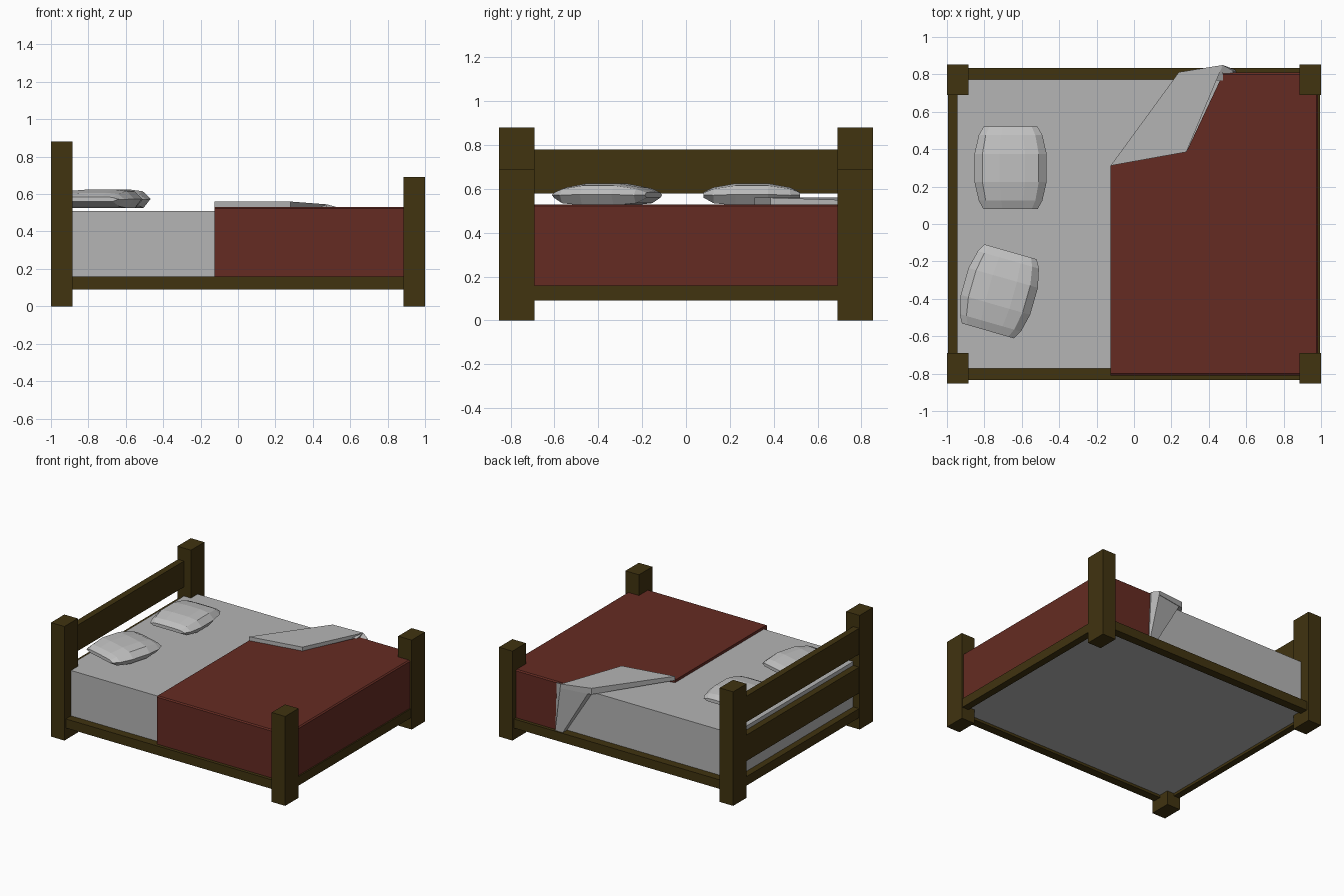
import bpy, bmesh, math
from mathutils import Matrix

if "Cube" in bpy.data.objects:
    bpy.data.objects.remove(bpy.data.objects["Cube"])


def material(name, rgb):
    m = bpy.data.materials.new(name)
    m.diffuse_color = (*rgb, 1)
    m.use_nodes = True
    m.node_tree.nodes["Principled BSDF"].inputs["Base Color"].default_value = m.diffuse_color
    return m


WOOD = material("dark wood", (0.052, 0.033, 0.005))
RED = material("red cloth", (0.130, 0.024, 0.016))
SHEET = material("grey sheet", (0.46, 0.46, 0.46))
PILLOW = material("pale pillow", (0.53, 0.53, 0.53))


def finish(bm, name, mat):
    bmesh.ops.recalc_face_normals(bm, faces=bm.faces)
    me = bpy.data.meshes.new(name)
    bm.to_mesh(me)
    bm.free()
    me.materials.append(mat)
    ob = bpy.data.objects.new(name, me)
    bpy.context.collection.objects.link(ob)
    return ob


def loft(name, rings, mat):
    """Closed solid through rings that have equal point counts."""
    bm = bmesh.new()
    vs = [[bm.verts.new(p) for p in r] for r in rings]
    n = len(rings[0])
    for a, b in zip(vs, vs[1:]):
        for i in range(n):
            j = (i + 1) % n
            bm.faces.new((a[i], a[j], b[j], b[i]))
    bm.faces.new(vs[0])
    bm.faces.new(vs[-1])
    return finish(bm, name, mat)


def box(name, x, y, z, mat):
    base = [(x[0], y[0]), (x[1], y[0]), (x[1], y[1]), (x[0], y[1])]
    return loft(name, [[(*p, h) for p in base] for h in z], mat)


# Posts and side rails
for side, s in (("front", -1), ("back", 1)):
    y = sorted((s * 0.69, s * 0.853))
    box(f"head_post_{side}", (-1, -0.885), y, (0, 0.88), WOOD)
    box(f"foot_post_{side}", (0.885, 1), y, (0, 0.69), WOOD)
    box(f"side_rail_{side}", (-0.95, 0.95), sorted((s * 0.77, s * 0.835)), (0.09, 0.16), WOOD)

# Cross rails and headboard planks
box("foot_rail", (0.94, 0.995), (-0.75, 0.75), (0.09, 0.16), WOOD)
for name, z in (("head_rail", (0.09, 0.16)), ("lower_headboard", (0.28, 0.48)),
                ("upper_headboard", (0.58, 0.78))):
    box(name, (-0.995, -0.945), (-0.75, 0.75), z, WOOD)

# Mattress
box("mattress", (-0.945, 0.945), (-0.772, 0.772), (0.11, 0.51), SHEET)

# Blanket top with its back corner cut away, plus hanging sides
top = [(-0.125, -0.81), (0.985, -0.81), (0.985, 0.81), (0.48, 0.81), (0.28, 0.385), (-0.125, 0.312)]
inner = [(-0.125, -0.80), (0.975, -0.80), (0.975, 0.80), (0.475, 0.80), (0.28, 0.385), (-0.125, 0.312)]
loft("blanket_top", [[(*p, 0.505) for p in top], [(*p, 0.522) for p in top],
                     [(*p, 0.53) for p in inner]], RED)
box("blanket_front_side", (-0.125, 0.985), (-0.81, -0.765), (0.155, 0.51), RED)
box("blanket_foot_side", (0.935, 0.985), (-0.80, 0.80), (0.155, 0.51), RED)
back = [(0.47, 0.51), (0.985, 0.51), (0.985, 0.155), (0.54, 0.155)]
loft("blanket_back_side", [[(x, y, z) for x, z in back] for y in (0.765, 0.81)], RED)

# Turned-back corner: flat flap on top, then a tapering strip down the side
flap = [(-0.125, 0.312, 0.56), (0.28, 0.385, 0.56), (0.475, 0.85, 0.545), (0.24, 0.812, 0.56)]
loft("folded_corner_top", [[(x, y, 0.528 if i < 2 else 0.512) for i, (x, y, z) in enumerate(flap)],
                           flap], SHEET)
outer = [(0.24, 0.812, 0.56), (0.475, 0.85, 0.545), (0.54, 0.825, 0.16), (0.475, 0.825, 0.16)]
loft("folded_corner_side", [[(x, 0.768, min(z, 0.53)) for x, y, z in outer], outer], SHEET)
loft("folded_corner_edge", [[(0.475, 0.768, 0.512), (0.475, 0.85, 0.545), (0.54, 0.825, 0.16), (0.54, 0.768, 0.16)],
                            [(0.53, 0.768, 0.512), (0.53, 0.82, 0.53), (0.545, 0.815, 0.16), (0.545, 0.768, 0.16)]], SHEET)


def pillow(name, x, y, angle):
    # Faceted cushion: (y, half width, bottom, top) stations
    stations = [(-0.22, 0.145, 0.56, 0.585), (-0.175, 0.17, 0.535, 0.607), (-0.075, 0.193, 0.525, 0.625)]
    stations += [(-a, *r) for a, *r in reversed(stations)]
    profile = [(-1, 0.5), (-0.78, 0.93), (-0.3, 1), (0.4, 1), (0.78, 0.9),
               (1, 0.5), (0.8, 0), (-0.8, 0)]
    rings = [[(u * w, v, lo + t * (hi - lo)) for u, t in profile] for v, w, lo, hi in stations]
    ob = loft(name, rings, PILLOW)
    ob.data.transform(Matrix.Translation((x, y, 0)) @ Matrix.Rotation(angle, 4, 'Z'))


pillow("pillow_back", -0.66, 0.3, 0)
pillow("pillow_front", -0.72, -0.36, math.radians(-16))
